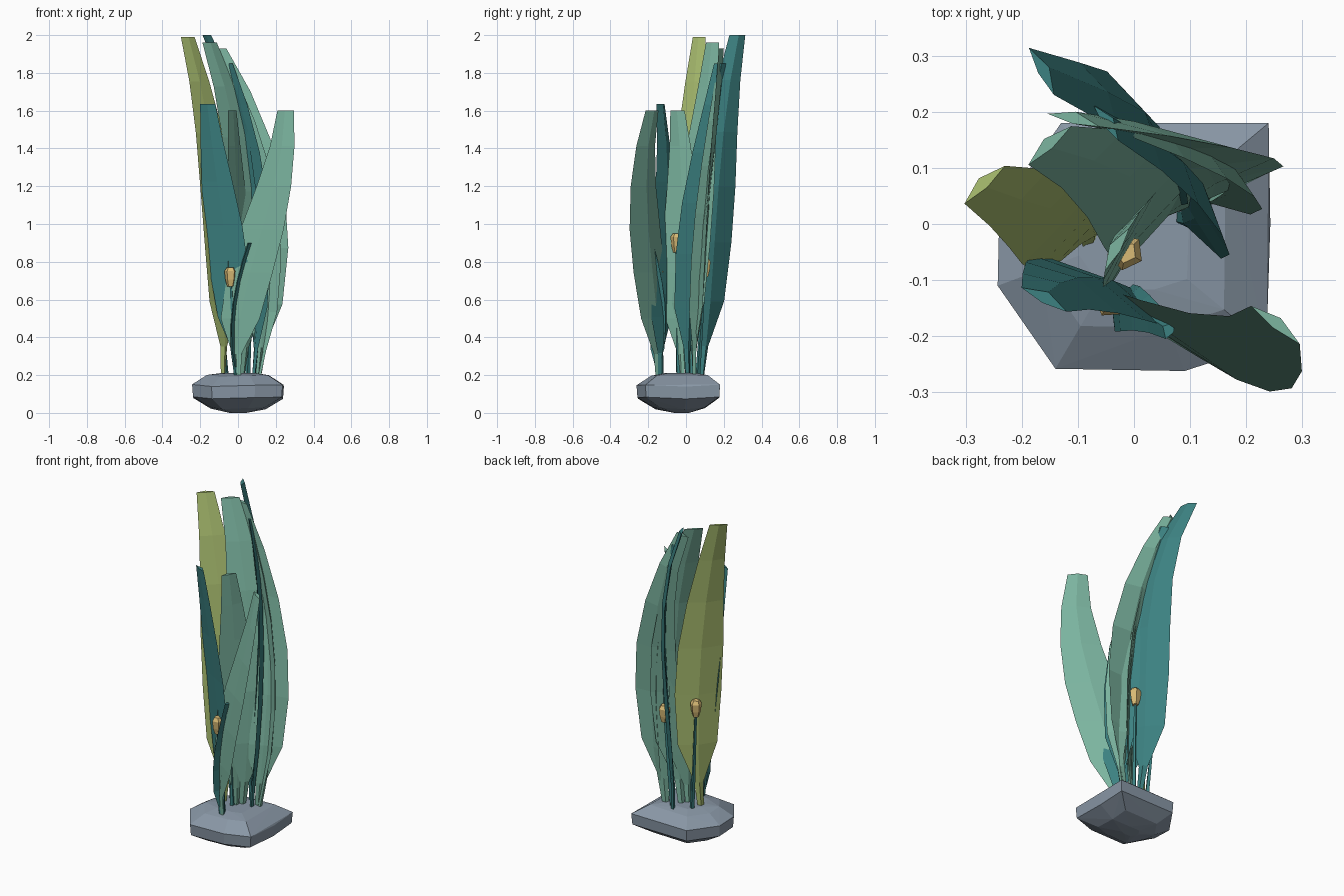
import bpy, bmesh, math
from mathutils import Vector

if "Cube" in bpy.data.objects:
    bpy.data.objects.remove(bpy.data.objects["Cube"])


def material(name, rgb):
    m = bpy.data.materials.new(name)
    m.diffuse_color = (*rgb, 1)
    m.use_nodes = True
    m.node_tree.nodes["Principled BSDF"].inputs["Base Color"].default_value = m.diffuse_color
    return m


LIGHT = material("pale_green", (0.2, 0.46, 0.35))
TEAL = material("dark_teal", (0.045, 0.22, 0.22))
OLIVE = material("olive", (0.42, 0.54, 0.17))
GOLD = material("gold", (0.7, 0.5, 0.18))
STONE = material("stone", (0.25, 0.31, 0.38))


def finish(name, bm, mat):
    bmesh.ops.recalc_face_normals(bm, faces=bm.faces[:])
    me = bpy.data.meshes.new(name)
    bm.to_mesh(me)
    bm.free()
    me.materials.append(mat)
    ob = bpy.data.objects.new(name, me)
    bpy.context.collection.objects.link(ob)
    return ob


def loft(name, rings, mat):
    """Skin equal-sized rings of points and cap both ends."""
    bm = bmesh.new()
    loops = [[bm.verts.new(p) for p in r] for r in rings]
    n = len(rings[0])
    for a, b in zip(loops, loops[1:]):
        for i in range(n):
            j = (i + 1) % n
            bm.faces.new((a[i], a[j], b[j], b[i]))
    bm.faces.new(loops[0])
    bm.faces.new(loops[-1])
    return finish(name, bm, mat)


def through(pts, t):
    """Cubic curve through four evenly spaced points."""
    out = Vector((0, 0))
    for i, p in enumerate(pts):
        k = 1
        for j in range(4):
            if j != i:
                k *= (t * 3 - j) / (i - j)
        out += Vector(p) * k
    return out


# position along the blade, share of full width
PROFILE = [(0, .12), (.1, .2), (.23, .85), (.4, 1), (.56, .97),
           (.72, .78), (.87, .56), (1, .38)]


def blade(name, mat, pts, top, width, turn0, turn1, fold=0.012):
    rings = []
    for t, share in PROFILE:
        c = through(pts, t)
        c = Vector((c.x, c.y, .17 + t * (top - .17)))
        a = math.radians(turn0 + (turn1 - turn0) * t)
        side = Vector((math.cos(a), math.sin(a), 0)) * width * share / 2
        out = Vector((-math.sin(a), math.cos(a), 0))
        f = fold * share
        thick = 0.011
        rings.append([c - side, c + out * (f - thick),
                      c + side, c + out * (f + thick)])
    loft(name, rings, mat)


# Leaf blades
blade("front_right_blade", LIGHT,
      [(0, -.15), (.04, -.185), (.17, -.225), (.252, -.18)], 1.6, .29, -32, -38)
blade("front_left_blade", TEAL,
      [(0, -.14), (-.035, -.125), (-.1, -.113), (-.16, -.135)], 1.635, .24, -32, -28)
blade("short_front_blade", TEAL,
      [(-.005, -.155), (-.02, -.15), (.005, -.155), (.065, -.19)], .9, .09, 75, 60)
blade("tall_left_blade", OLIVE,
      [(-.08, -.03), (-.08, .005), (-.135, .025), (-.266, .07)], 1.99, .26, 48, 43)
blade("tall_middle_blade", LIGHT,
      [(.02, .01), (.06, .02), (.01, .075), (-.15, .14)], 1.96, .27, 50, 42)
blade("tall_back_blade", TEAL,
      [(.03, .08), (.02, .13), (.015, .178), (-.165, .272)], 2.0, .25, -50, -62)
blade("right_teal_blade", TEAL,
      [(.08, .01), (.115, .02), (.085, .085), (-.05, .18)], 1.85, .2, -58, -55)
blade("back_right_blade", LIGHT,
      [(.1, .045), (.145, .06), (.1, .125), (-.108, .185)], 1.93, .25, 34, -14)
blade("narrow_back_blade", LIGHT,
      [(.11, .04), (.175, .06), (.14, .1), (-.02, .165)], 1.75, .13, -42, -30)
blade("short_middle_blade", LIGHT,
      [(0, -.02), (.01, -.025), (-.005, -.022), (-.03, -.045)], 1.6, .23, 58, 60)

# Buds on thin stems: bud position and foot of stem
buds = [((-.04, -.135, .72), (-.01, -.13)), ((-.015, -.05, .9), (-.01, -.04)),
        ((.075, .1, .77), (.05, .06)), ((-.105, .055, .83), (-.06, .03))]
for n, (p, foot) in enumerate(buds, 1):
    p = Vector(p)

    def ring(c, r, sides):
        return [Vector(c) + Vector((math.cos(a), math.sin(a), 0)) * r
                for a in [math.tau * (i + .3 * n) / sides for i in range(sides)]]

    mid = Vector(((p.x + foot[0]) / 2, (p.y + foot[1]) / 2, .45))
    loft(f"stem_{n}", [ring((*foot, .17), .014, 4), ring(mid, .01, 4),
                       ring(p, .007, 4)], TEAL)
    loft(f"bud_{n}", [ring(p + Vector((0, 0, z)), r, 5) for z, r in
                      [(-.05, .018), (-.015, .028), (.03, .033), (.05, .02)]], GOLD)

# Stone base: hull of scaled outlines
outline = [(-.13, .18), (.24, .18), (.243, 0), (.236, -.215),
           (.09, -.262), (-.14, -.258), (-.243, -.11), (-.24, .02)]
bm = bmesh.new()
for z, s in [(0, .18), (.025, .6), (.08, .98), (.145, 1), (.195, .68), (.21, .4)]:
    for i, (x, y) in enumerate(outline):
        wob = .006 * math.sin(i * 2.3) if .02 < z < .2 else 0
        bm.verts.new((x * s, y * s - .02 * (1 - s), z + wob))
hull = bmesh.ops.convex_hull(bm, input=bm.verts[:])
bmesh.ops.delete(bm, geom=list({g for g in hull["geom_interior"] + hull["geom_unused"]
                                if isinstance(g, bmesh.types.BMVert)}), context='VERTS')
finish("stone_base", bm, STONE)
